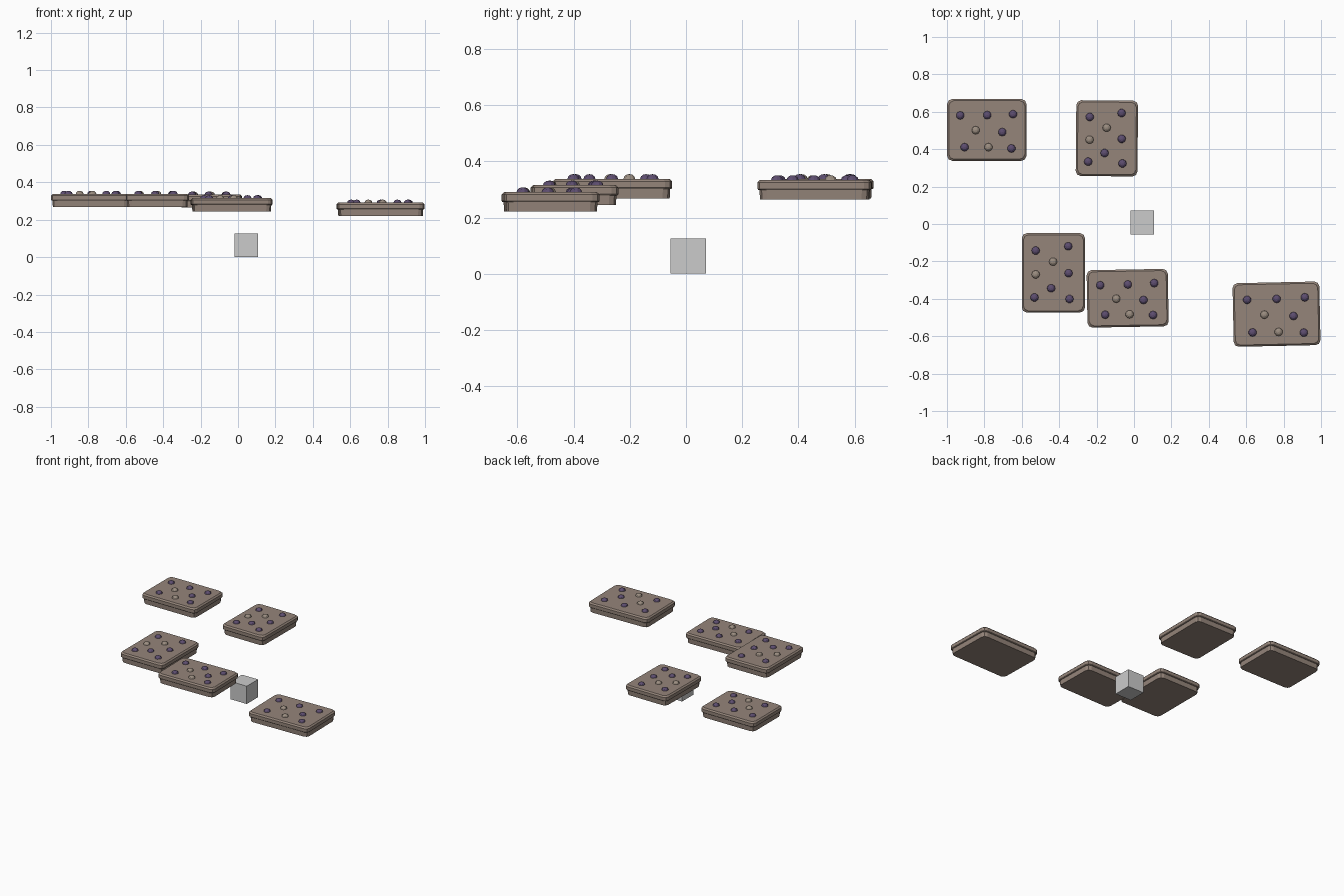
import bpy, bmesh, math
from mathutils import Matrix, Vector

if "Cube" in bpy.data.objects:
    bpy.data.objects.remove(bpy.data.objects["Cube"])

def material(name, rgb):
    m = bpy.data.materials.new(name)
    m.diffuse_color = (*rgb, 1)
    m.use_nodes = True
    m.node_tree.nodes["Principled BSDF"].inputs["Base Color"].default_value = m.diffuse_color
    return m

STONE = material("taupe stone", (0.30, 0.235, 0.195))
PURPLE = material("purple stud", (0.11, 0.075, 0.16))
TAN = material("tan stud", (0.33, 0.27, 0.22))
GREY = material("light grey", (0.6, 0.6, 0.6))

def finish(bm, name, mats):
    bmesh.ops.recalc_face_normals(bm, faces=bm.faces)
    me = bpy.data.meshes.new(name)
    bm.to_mesh(me)
    bm.free()
    for m in mats:
        me.materials.append(m)
    ob = bpy.data.objects.new(name, me)
    bpy.context.collection.objects.link(ob)
    return ob

def ring(bm, hx, hy, c, inset, z):
    # rectangle with cut corners
    x, y = hx - inset, hy - inset
    k = c * 0.3
    pts = []
    for sx, sy in ((1, 1), (-1, 1), (-1, -1), (1, -1)):
        q = [(x, y - c), (x - k, y - k), (x - c, y)]
        if sx * sy < 0:
            q.reverse()
        pts += [(sx * a, sy * b) for a, b in q]
    return [bm.verts.new((a, b, z)) for a, b in pts]

def loft(bm, hx, hy, c, profile):
    rings = [ring(bm, hx, hy, c, i, z) for i, z in profile]
    for a, b in zip(rings, rings[1:]):
        for i in range(len(a)):
            j = (i + 1) % len(a)
            bm.faces.new((a[i], a[j], b[j], b[i]))
    bm.faces.new(rings[0][::-1])
    bm.faces.new(rings[-1])

# stud positions as fractions of the half size
PURPLE_AT = [(-.67, .47), (.01, .48), (.66, .51), (.39, -.07), (-.56, -.56), (.62, -.6)]
TAN_AT = [(-.28, -.01), (.04, -.56)]

def slab(name, x, y, z0, sx, sy, turn):
    h, hx, hy = 0.07, sx / 2, sy / 2
    place = Matrix.Translation((x, y, z0)) @ Matrix.Rotation(math.radians(turn), 4, 'Z')
    # lower step and wider bevelled upper step
    bm = bmesh.new()
    loft(bm, hx, hy, 0.026, [(0.009, 0), (0.007, 0.034), (0.003, 0.034), (0, 0.038),
                             (0, 0.061), (0.009, h)])
    finish(bm, name, [STONE]).matrix_world = place
    # low dome studs
    for label, spots, mat in (("purple", PURPLE_AT, PURPLE), ("tan", TAN_AT, TAN)):
        bm = bmesh.new()
        for u, v in spots:
            m = Matrix.Translation((u * hx, v * hy, h)) @ Matrix.Diagonal((1, 1, 0.75, 1))
            bmesh.ops.create_uvsphere(bm, u_segments=10, v_segments=6, radius=0.022, matrix=m)
        finish(bm, f"{name}_{label}_studs", [mat]).matrix_world = place

slab("back_left_slab", -0.787, 0.503, 0.268, 0.424, 0.330, 0)
slab("back_middle_slab", -0.145, 0.458, 0.264, 0.405, 0.330, -90.5)
slab("front_left_slab", -0.431, -0.261, 0.268, 0.424, 0.338, -90)
slab("front_middle_slab", -0.034, -0.397, 0.245, 0.434, 0.307, 1)
slab("front_right_slab", 0.762, -0.482, 0.221, 0.464, 0.340, 1.2)

# small cube on the floor
bm = bmesh.new()
bmesh.ops.create_cube(bm, size=0.126, matrix=Matrix.Translation((0.044, 0.008, 0.063)))
finish(bm, "floor_cube", [GREY])
